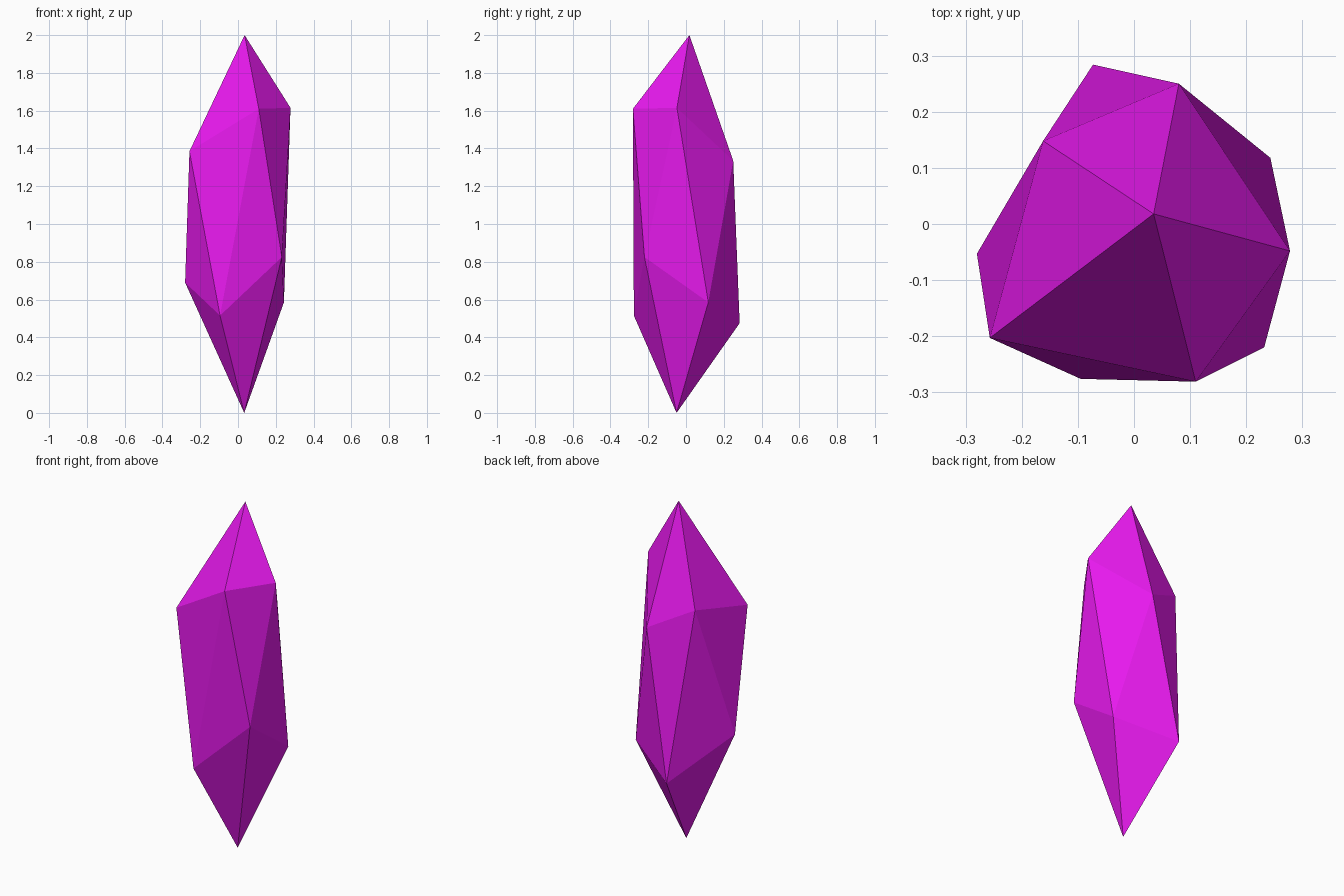
import bpy, bmesh

if "Cube" in bpy.data.objects:
    bpy.data.objects.remove(bpy.data.objects["Cube"])

# Irregular crystal: two five-point rings, twisted against each other, with a tip at each end
upper = [(0.278, -0.048, 1.615), (0.08, 0.25, 1.335), (-0.162, 0.148, 1.46),
         (-0.257, -0.203, 1.385), (0.11, -0.281, 1.61)]
lower = [(0.243, 0.118, 0.585), (-0.073, 0.284, 0.475), (-0.28, -0.053, 0.69),
         (-0.095, -0.276, 0.515), (0.232, -0.22, 0.825)]

bm = bmesh.new()
top = bm.verts.new((0.035, 0.018, 2.0))
bottom = bm.verts.new((0.033, -0.05, 0.0))
up = [bm.verts.new(p) for p in upper]
low = [bm.verts.new(p) for p in lower]

# Tip facets and the zigzag band of long side facets
for i in range(5):
    j = (i + 1) % 5
    bm.faces.new((top, up[i], up[j]))
    bm.faces.new((up[i], low[i], up[j]))
    bm.faces.new((low[i], low[j], up[j]))
    bm.faces.new((bottom, low[j], low[i]))
bmesh.ops.recalc_face_normals(bm, faces=bm.faces)

mesh = bpy.data.meshes.new("crystal")
bm.to_mesh(mesh)
bm.free()
crystal = bpy.data.objects.new("crystal", mesh)
bpy.context.collection.objects.link(crystal)

# Magenta colour
mat = bpy.data.materials.new("magenta")
mat.diffuse_color = (0.8, 0.01, 0.85, 1.0)
mat.use_nodes = True
mat.node_tree.nodes["Principled BSDF"].inputs["Base Color"].default_value = mat.diffuse_color
mesh.materials.append(mat)
